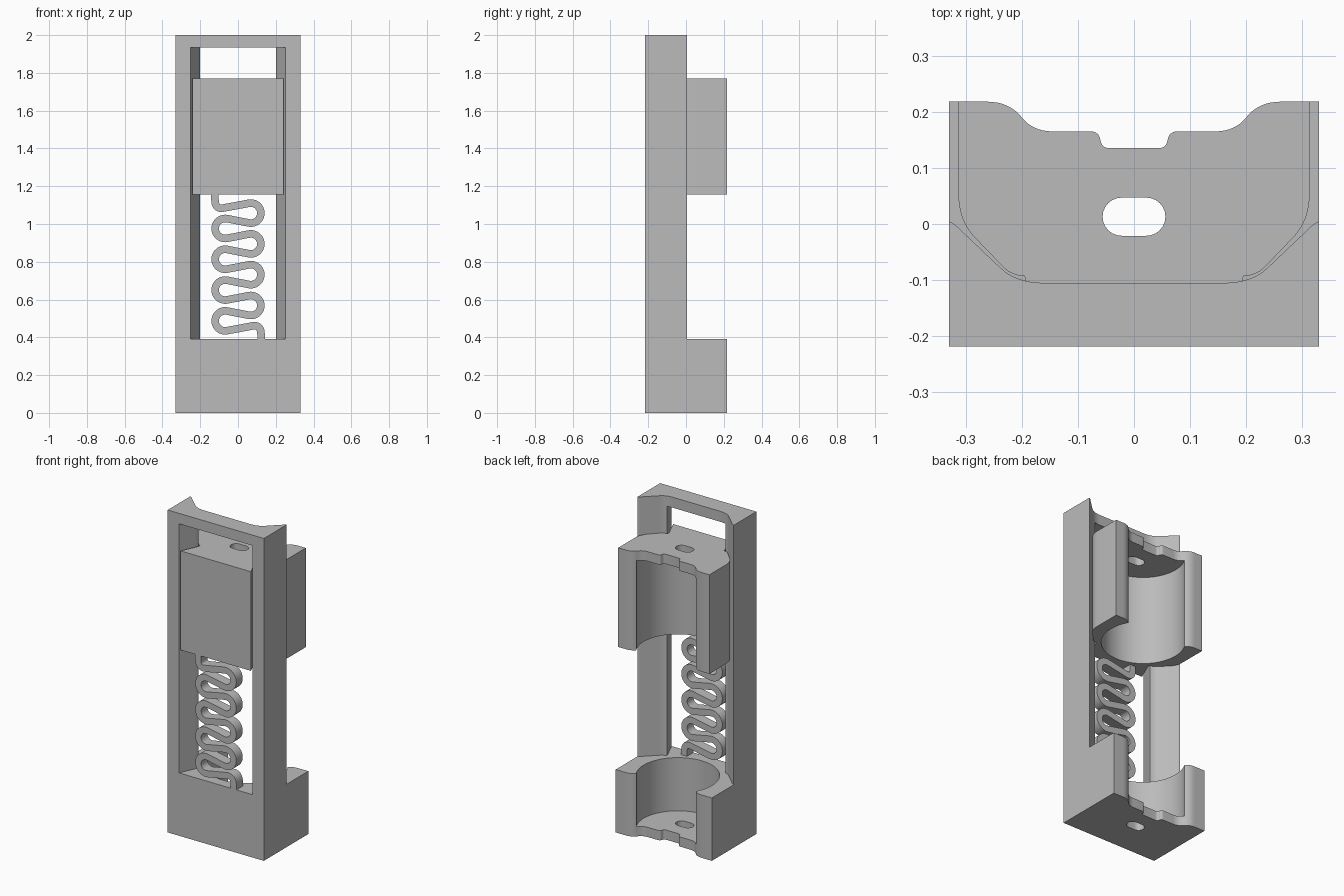
import bpy, bmesh, math
from mathutils import Vector

cube = bpy.data.objects.get("Cube")
if cube:
    bpy.data.objects.remove(cube, do_unlink=True)

grey = bpy.data.materials.new("light_grey")
grey.use_nodes = True
COLOUR = (0.5, 0.5, 0.5, 1)
grey.diffuse_color = COLOUR
grey.node_tree.nodes["Principled BSDF"].inputs["Base Color"].default_value = COLOUR

BACK = 0.218
BASE_TOP = 0.39
SLIDE_LOW, SLIDE_TOP = 1.155, 1.77
PLATE = 0.06


def bend(a, c, b, n=8):
    """Points on a quadratic curve from a to b with control c."""
    a, c, b = Vector(a), Vector(c), Vector(b)
    return [a * (1 - t) ** 2 + c * 2 * t * (1 - t) + b * t * t
            for t in (i / n for i in range(n + 1))]


def mirrored(half):
    """Close a right-hand outline with its mirror image."""
    half = [Vector(p) for p in half]
    return half + [Vector((-p.x, p.y)) for p in reversed(half)]


def prism(name, outline, low, high, axis="z"):
    """Extrude an outline along z, or an xz outline along y."""
    bm = bmesh.new()
    place = (lambda p: (p[0], p[1], low)) if axis == "z" else (lambda p: (p[0], low, p[1]))
    face = bm.faces.new([bm.verts.new(place(p)) for p in outline])
    out = bmesh.ops.extrude_face_region(bm, geom=[face])
    move = Vector((0, 0, high - low)) if axis == "z" else Vector((0, high - low, 0))
    bmesh.ops.translate(bm, vec=move,
                        verts=[v for v in out["geom"] if isinstance(v, bmesh.types.BMVert)])
    bmesh.ops.recalc_face_normals(bm, faces=bm.faces)
    mesh = bpy.data.meshes.new(name)
    bm.to_mesh(mesh)
    bm.free()
    mesh.materials.append(grey)
    obj = bpy.data.objects.new(name, mesh)
    bpy.context.collection.objects.link(obj)
    return obj


def activate(obj):
    bpy.ops.object.select_all(action="DESELECT")
    obj.select_set(True)
    bpy.context.view_layer.objects.active = obj


def cut(obj, cutter):
    """Subtract a cutter and discard it."""
    activate(obj)
    mod = obj.modifiers.new("cut", "BOOLEAN")
    mod.operation, mod.solver, mod.object = "DIFFERENCE", "EXACT", cutter
    bpy.ops.object.modifier_apply(modifier=mod.name)
    bpy.data.objects.remove(cutter, do_unlink=True)


def circle(cx, cy, r, start, end, n):
    return [Vector((cx + r * math.cos(math.radians(start + (end - start) * i / n)),
                    cy + r * math.sin(math.radians(start + (end - start) * i / n))))
            for i in range(n + 1)]


def pocket(low, high):
    return prism("pocket_cutter", circle(0, 0.08, 0.235, 0, 360, 72)[:-1], low, high)


def wire_hole(low, high):
    outline = circle(0.022, 0.013, 0.034, -90, 90, 12) + circle(-0.022, 0.013, 0.034, 90, 270, 12)
    return prism("hole_cutter", outline, low, high)


# Rounded lips and stepped notch shared by both cups
rear_edge = (bend((0.262, BACK), (0.222, BACK), (0.2, 0.19))
             + bend((0.2, 0.19), (0.18, 0.165), (0.145, 0.165))[1:]
             + bend((0.078, 0.165), (0.062, 0.165), (0.06, 0.15), 5)
             + bend((0.06, 0.15), (0.058, 0.135), (0.043, 0.135), 5)[1:])

# Frame: solid block, with the space behind the rails removed above the base
frame = prism("frame", mirrored([(0.33, -BACK), (0.33, BACK)] + rear_edge), 0, 2)
rail_back = ([(0.5, 0.5), (0.5, 0.005)] + bend((0.331, 0.005), (0.324, 0.003), (0.317, -0.003), 4)
             + bend((0.238, -0.078), (0.21, -0.105), (0.16, -0.105)))
cut(frame, prism("rail_cutter", mirrored(rail_back), BASE_TOP, 2.2))

# Tapered slide slot
slot = [(0.2554, -BACK - 0.01), (0.252, -BACK)] + bend((0.211, -0.128), (0.2, -0.105), (0.2, -0.09), 6) + [(0.2, 0.1)]
cut(frame, prism("slot_cutter", mirrored(slot), BASE_TOP, 1.935))
cut(frame, pocket(PLATE, 0.6))
cut(frame, wire_hole(-0.1, 0.2))

# Sliding cup, open downwards, with a dovetail tongue at the front
tongue = ([(0.241, -BACK)] + bend((0.201, -0.128), (0.19, -0.105), (0.195, -0.093), 6)
          + bend((0.195, -0.093), (0.214, -0.093), (0.23, -0.08), 5)[1:]
          + bend((0.283, -0.025), (0.313, 0.005), (0.313, 0.055)) + [(0.313, BACK)])
slider = prism("sliding_cup", mirrored(tongue + rear_edge), SLIDE_LOW, SLIDE_TOP)
cut(slider, pocket(SLIDE_LOW - 0.1, SLIDE_TOP - PLATE))
cut(slider, wire_hole(SLIDE_TOP - 0.2, SLIDE_TOP + 0.1))

# Flat serpentine spring: alternating loops joined by sloping bars
MID, STEP, REACH, R, HALF = 0.7725, 0.0815, 0.068, 0.053, 0.02
WRAP = 101.6
tail = [Vector((-0.122, SLIDE_LOW + 0.005))] + bend((-0.122, 1.13), (-0.122, 1.075), (-0.075, 1.085))
path = list(tail)
for i in range(8):
    z = MID + (3.5 - i) * STEP
    if i % 2 == 0:
        path += circle(REACH, z, R, WRAP, -WRAP, 20)
    else:
        path += circle(-REACH, z, R, 180 - WRAP, 180 + WRAP, 20)
path += [Vector((-p.x, 2 * MID - p.y)) for p in reversed(tail)]

left, right = [], []
for i, p in enumerate(path):
    d = (path[min(i + 1, len(path) - 1)] - path[max(i - 1, 0)]).normalized()
    side = Vector((-d.y, d.x)) * HALF
    left.append(p + side)
    right.append(p - side)
spring = prism("serpentine_spring", left + right[::-1], -BACK, -0.155, axis="y")

for obj in (frame, slider, spring):
    activate(obj)
    bpy.ops.object.shade_smooth_by_angle(angle=math.radians(30))
